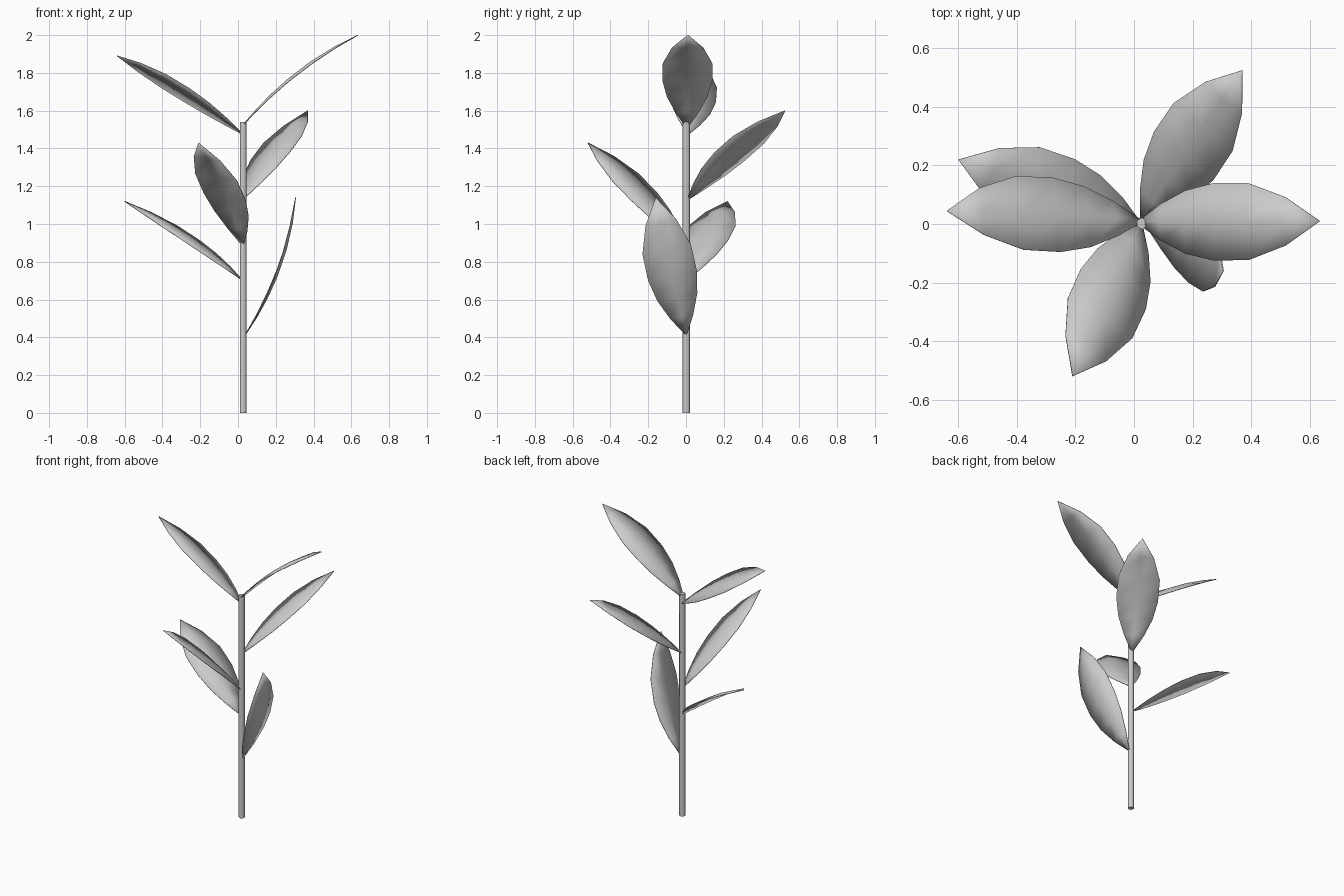
import bpy
from mathutils import Vector

cube = bpy.data.objects.get("Cube")
if cube:
    bpy.data.objects.remove(cube, do_unlink=True)

grey = bpy.data.materials.new("plant_grey")
grey.use_nodes = True
grey.diffuse_color = (0.6, 0.6, 0.6, 1)
grey.node_tree.nodes["Principled BSDF"].inputs["Base Color"].default_value = (0.6, 0.6, 0.6, 1)

# Leaf outline: position along the midrib and half width
OUTLINE = [(0, 0.004), (0.14, 0.062), (0.29, 0.108), (0.45, 0.132),
           (0.64, 0.131), (0.83, 0.083), (1, 0)]


def make_leaf(name, base, tip, across, bend):
    """Thin bent blade with a soft ridge along the midrib."""
    base, tip = Vector(base), Vector(tip)
    axis = tip - base
    along = axis.normalized()
    side = Vector(across)
    side = (side - along * side.dot(along)).normalized()
    up = along.cross(side)
    if up.z < 0:
        up, side = -up, -side
    ridge = 0.012 if bend > 0 else -0.012
    verts, faces = [], []
    for t, w in OUTLINE:
        centre = base + axis * t + up * (bend * 4 * t * (1 - t))
        lift = up * (ridge * w / 0.13)
        verts += [centre - side * w, centre + lift, centre + side * w]
    for i in range(len(OUTLINE) - 1):
        for j in range(2):
            a = i * 3 + j
            faces.append((a, a + 1, a + 4, a + 3))
    mesh = bpy.data.meshes.new(name)
    mesh.from_pydata(verts, [], faces)
    # Close the blade to a point at the tip
    mesh.validate()
    mesh.materials.append(grey)
    leaf = bpy.data.objects.new(name, mesh)
    bpy.context.collection.objects.link(leaf)
    weld = leaf.modifiers.new("tip", "WELD")
    weld.merge_threshold = 0.001
    thick = leaf.modifiers.new("thickness", "SOLIDIFY")
    thick.thickness = 0.004
    thick.offset = 0
    for p in mesh.polygons:
        p.use_smooth = True
    return leaf


# Stem
bpy.ops.mesh.primitive_cylinder_add(vertices=6, radius=0.02, depth=1.54,
                                    location=(0.027, 0.002, 0.77))
stem = bpy.context.object
stem.name = "stem"
stem.data.materials.append(grey)
bpy.ops.object.shade_smooth_by_angle(angle=1.2)

# Leaves from top to bottom: base, tip, crosswise direction, bend
make_leaf("top_left_leaf", (0.015, 0.005, 1.51), (0.635, 0.01, 2.0), (0, 1, 0), 0.035)
make_leaf("top_right_leaf", (0.025, 0.01, 1.475), (-0.64, 0.045, 1.89), (0, -0.26, 0.09), 0.02)
make_leaf("back_leaf", (0.025, 0.01, 1.13), (0.37, 0.525, 1.6), (0.7, -0.7, 0.06), 0.022)
make_leaf("front_leaf", (0.025, 0, 0.885), (-0.21, -0.52, 1.43), (0.83, -0.54, -0.13), 0.022)
make_leaf("low_right_leaf", (0.02, 0.005, 0.705), (-0.6, 0.22, 1.12), (0.33, 0.94, 0), 0.025)
make_leaf("low_left_leaf", (0.04, 0, 0.415), (0.305, -0.16, 1.14), (0.08, 1, 0.24), -0.04)
